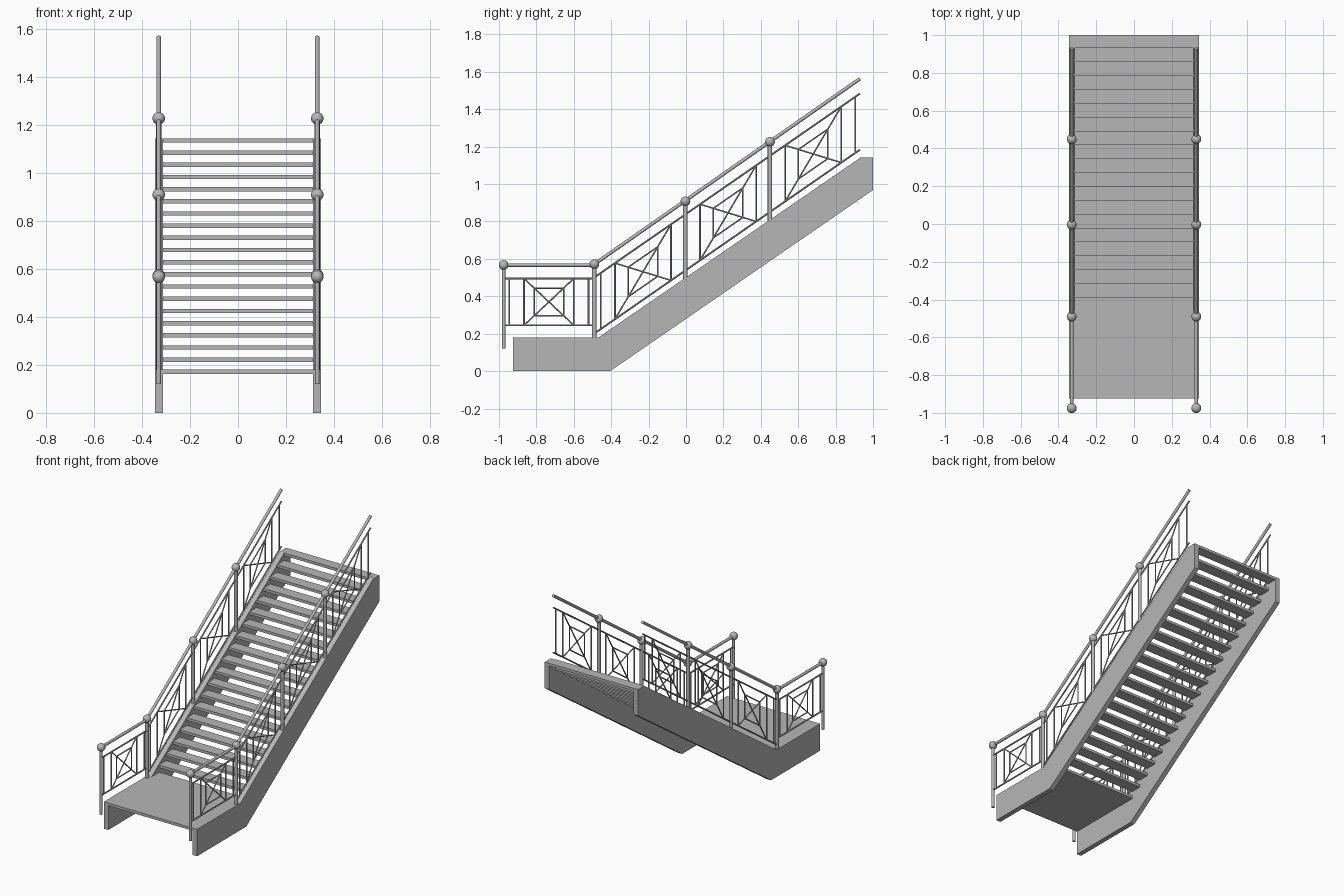
import bpy, bmesh
from mathutils import Vector, Matrix

cube = bpy.data.objects.get("Cube")
if cube:
    bpy.data.objects.remove(cube, do_unlink=True)

SLOPE = 0.692      # pitch of the flight
RAIL_X = 0.33      # railing plane
Y_BEND = -0.49     # where the railing starts to climb
Y_END = 0.93       # upper end of the railing

grey = bpy.data.materials.new("grey_metal")
grey.use_nodes = True
grey.diffuse_color = (0.47, 0.47, 0.47, 1)
grey.node_tree.nodes["Principled BSDF"].inputs["Base Color"].default_value = (0.47, 0.47, 0.47, 1)


def finish(name, bm, smooth=False):
    bmesh.ops.recalc_face_normals(bm, faces=bm.faces)
    mesh = bpy.data.meshes.new(name)
    bm.to_mesh(mesh)
    bm.free()
    mesh.materials.append(grey)
    obj = bpy.data.objects.new(name, mesh)
    bpy.context.collection.objects.link(obj)
    if smooth:
        bpy.ops.object.select_all(action='DESELECT')
        obj.select_set(True)
        bpy.context.view_layer.objects.active = obj
        bpy.ops.object.shade_smooth_by_angle()
    return obj


def box(name, x, y0, y1, z0, z1):
    bm = bmesh.new()
    bmesh.ops.create_cube(bm, size=1)
    bmesh.ops.scale(bm, vec=(2 * x, y1 - y0, z1 - z0), verts=bm.verts)
    bmesh.ops.translate(bm, vec=(0, (y0 + y1) / 2, (z0 + z1) / 2), verts=bm.verts)
    return finish(name, bm)


def rod(bm, x, a, b, radius, sides=12):
    """Round bar between two (y, z) points in the railing plane."""
    a, b = Vector((x, *a)), Vector((x, *b))
    d = b - a
    turn = d.to_track_quat('Z', 'Y').to_matrix().to_4x4()
    bmesh.ops.create_cone(bm, cap_ends=True, segments=sides, radius1=radius, radius2=radius,
                          depth=d.length, matrix=Matrix.Translation((a + b) / 2) @ turn)


def panel(bm, x, yc, zc, slope, outer, inner, square, half_h):
    """Crossed-square infill, sheared to follow the slope."""
    def at(u, v):
        return (yc + u, zc + slope * u + v)
    k = half_h * square / inner
    for s in (-1, 1):
        for u in (outer, inner):
            rod(bm, x, at(s * u, -half_h), at(s * u, half_h), 0.0045, 8)
        rod(bm, x, at(-inner, -s * half_h), at(inner, s * half_h), 0.004, 8)
        rod(bm, x, at(s * square, -k), at(s * square, k), 0.004, 8)
        rod(bm, x, at(-square, s * k), at(square, s * k), 0.004, 8)


# Landing and treads
box("landing", 0.315, -0.925, -0.385, 0.162, 0.18)
for i in range(19):
    y, z = -0.39 + 0.0734 * i, 0.18 + 0.0507 * (i + 1)
    box(f"tread_{i + 1}", 0.315, y, min(y + 0.076, 1.0), z - 0.018, z)

profile = [(-0.925, 0), (-0.405, 0), (1, 0.968), (1, 1.143),
           (0.935, 1.143), (-0.468, 0.18), (-0.925, 0.18)]
posts = [(-0.975, 0.12, 0.567, 0.0095), (Y_BEND, 0.17, 0.572, 0.012),
         (-0.003, 0.49, 0.908, 0.012), (0.449, 0.80, 1.226, 0.012)]

for side, s in (("left", 1), ("right", -1)):
    x = s * RAIL_X

    # Side stringer
    bm = bmesh.new()
    face = bm.faces.new([bm.verts.new((s * 0.312, y, z)) for y, z in profile])
    ext = bmesh.ops.extrude_face_region(bm, geom=[face])
    bmesh.ops.translate(bm, vec=(s * 0.033, 0, 0),
                        verts=[g for g in ext["geom"] if isinstance(g, bmesh.types.BMVert)])
    finish(f"{side}_stringer", bm)

    # Posts and ball caps
    bm, balls = bmesh.new(), bmesh.new()
    for y, z0, z1, r in posts:
        rod(bm, x, (y, z0), (y, z1), r, 16)
        bmesh.ops.create_uvsphere(balls, u_segments=20, v_segments=12, radius=0.026,
                                  matrix=Matrix.Translation((x, y, z1)))
    finish(f"{side}_posts", bm, True)
    finish(f"{side}_post_balls", balls, True)

    # Handrail
    bm = bmesh.new()
    top = 0.572 + 0.698 * (Y_END - Y_BEND)
    rod(bm, x, (-0.975, 0.567), (Y_BEND, 0.567), 0.0095, 16)
    rod(bm, x, (Y_BEND, 0.572), (Y_END, top), 0.0095, 16)
    finish(f"{side}_handrail", bm, True)

    # Upper and lower panel rails
    bm = bmesh.new()
    for flat_z, end_z in ((0.495, 1.484), (0.245, 1.184)):
        rod(bm, x, (-0.975, flat_z), (Y_BEND, flat_z), 0.005, 8)
        rod(bm, x, (Y_BEND, end_z - SLOPE * (Y_END - Y_BEND)), (Y_END, end_z), 0.005, 8)
    finish(f"{side}_panel_rails", bm, True)

    # Crossed-square infill panels
    bm = bmesh.new()
    panel(bm, x, -0.733, 0.37, 0, 0.212, 0.133, 0.079, 0.125)
    for yc in (-0.23, 0.225, 0.68):
        panel(bm, x, yc, 1.334 - SLOPE * (Y_END - yc), SLOPE, 0.225, 0.15, 0.079, 0.15)
    finish(f"{side}_infill_panels", bm, True)
